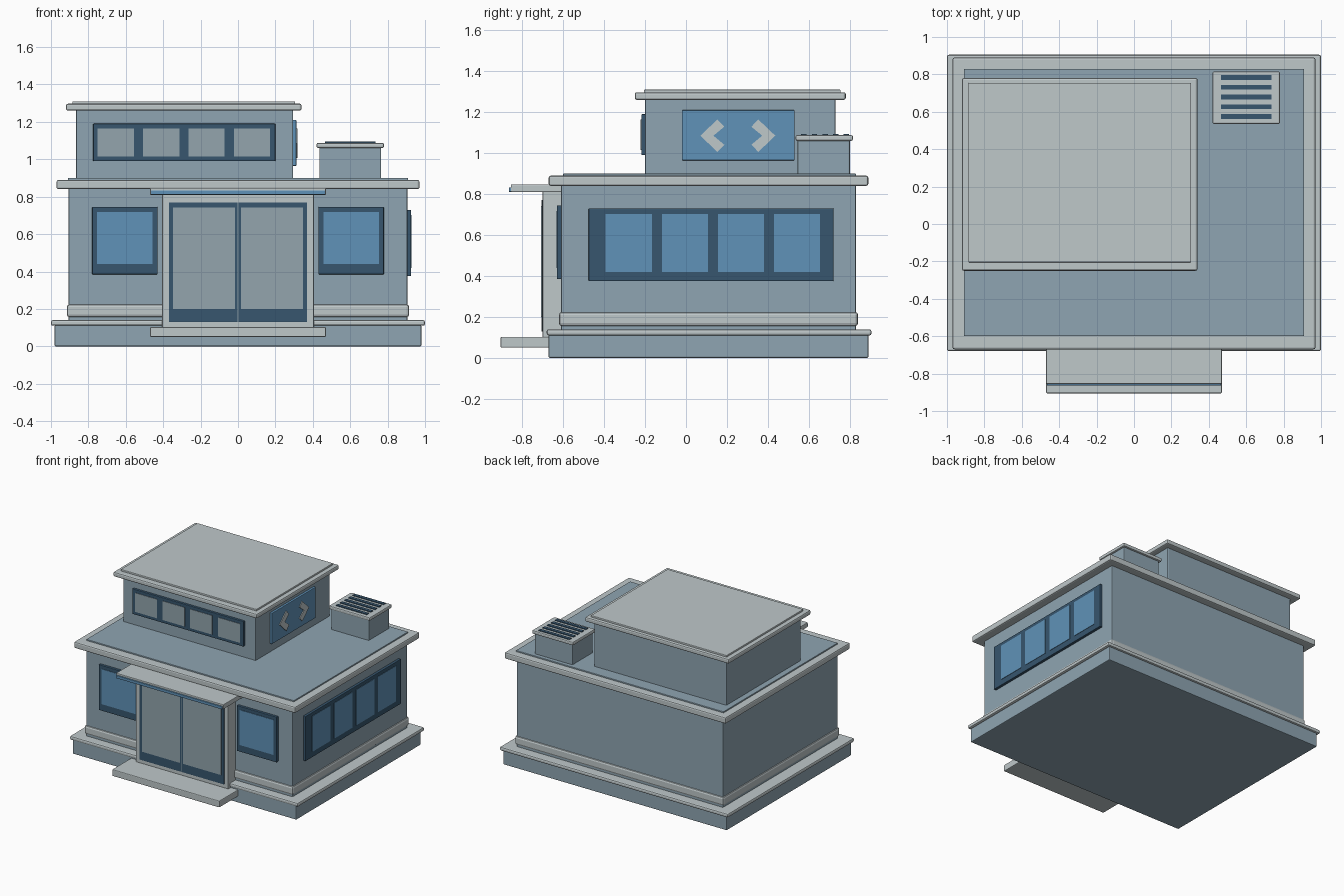
import bpy, bmesh

if "Cube" in bpy.data.objects:
    bpy.data.objects.remove(bpy.data.objects["Cube"])


def material(name, hex_rgb):
    m = bpy.data.materials.new(name)
    lin = []
    for i in (0, 2, 4):
        c = int(hex_rgb[i:i + 2], 16) / 255
        lin.append(c / 12.92 if c < 0.04045 else ((c + 0.055) / 1.055) ** 2.4)
    m.diffuse_color = (*lin, 1)
    m.use_nodes = True
    m.node_tree.nodes["Principled BSDF"].inputs["Base Color"].default_value = m.diffuse_color
    return m


WALL = material("blue_grey_wall", "8FA5B2")
TRIM = material("light_grey_trim", "BFC8CA")
DARK = material("dark_blue_frame", "37566E")
BLUE = material("blue_glass", "6092B8")
PANE = material("grey_glass", "93A5AD")


def finish(name, bm, mat, bevel=0.0):
    bmesh.ops.recalc_face_normals(bm, faces=bm.faces)
    me = bpy.data.meshes.new(name)
    bm.to_mesh(me)
    bm.free()
    me.materials.append(mat)
    ob = bpy.data.objects.new(name, me)
    bpy.context.collection.objects.link(ob)
    if bevel:
        mod = ob.modifiers.new("bevel", 'BEVEL')
        mod.width = bevel
        mod.segments = 2
    return ob


def box(name, x, y, z, mat, bevel=0.006):
    """Box from (min, max) pairs on each axis."""
    bm = bmesh.new()
    bmesh.ops.create_cube(bm, size=1)
    for v in bm.verts:
        v.co = [r[0] if c < 0 else r[1] for c, r in zip(v.co, (x, y, z))]
    return finish(name, bm, mat, bevel)


# Base and ground floor
box("plinth", (-.98, .98), (-.67, .89), (0, .115), WALL)
box("plinth_cap", (-1, 1), (-.68, .905), (.11, .14), TRIM, .01)
box("ground_floor", (-.905, .905), (-.61, .83), (.13, .85), WALL)
box("skirting", (-.915, .915), (-.62, .84), (.155, .225), TRIM, .015)
box("main_roof_slab", (-.97, .97), (-.67, .89), (.84, .89), TRIM, .01)
box("main_roof_panel", (-.91, .91), (-.60, .83), (.88, .90), WALL, .004)

# Upper floor
box("upper_floor", (-.865, .295), (-.20, .73), (.89, 1.27), WALL)
box("upper_roof_slab", (-.92, .34), (-.25, .78), (1.26, 1.297), TRIM, .01)
box("upper_roof_panel", (-.885, .305), (-.205, .755), (1.29, 1.31), TRIM, .004)

# Upper front window strip
box("upper_window_frame", (-.775, .20), (-.218, -.19), (.99, 1.19), DARK, .004)
for i in range(4):
    x = -.75 + i * .243
    box(f"upper_window_pane_{i}", (x, x + .193), (-.221, -.215), (1.015, 1.165), PANE, 0)

# Front windows, mirrored
for side, s in (("left", -1), ("right", 1)):
    box(f"front_window_frame_{side}", sorted((s * .43, s * .78)), (-.63, -.60), (.385, .745), DARK, .004)
    box(f"front_window_pane_{side}", sorted((s * .457, s * .753)), (-.633, -.627), (.44, .718), BLUE, 0)

# Right side window strip
box("side_window_frame", (.89, .925), (-.475, .72), (.375, .73), DARK, .004)
for i in range(4):
    y = -.392 + i * .274
    box(f"side_window_pane_{i}", (.922, .928), (y, y + .225), (.42, .702), BLUE, 0)

# Entrance: step, portal, double door, canopy
box("front_step", (-.47, .47), (-.905, -.60), (.05, .103), TRIM)
box("portal", (-.405, .405), (-.70, -.60), (.10, .82), TRIM, .004)
box("door_frame", (-.37, .37), (-.704, -.69), (.13, .77), DARK, .002)
for side, s in (("left", -1), ("right", 1)):
    box(f"door_pane_{side}", sorted((s * .015, s * .347)), (-.707, -.702), (.20, .742), PANE, 0)
box("door_gap", (-.003, .003), (-.706, -.70), (.13, .77), PANE, 0)
box("canopy", (-.47, .47), (-.855, -.60), (.81, .847), TRIM, .004)
box("canopy_front_strip", (-.465, .465), (-.864, -.85), (.811, .833), BLUE, .002)

# Side sign with a pair of chevron marks
box("side_sign", (.28, .312), (-.02, .53), (.965, 1.21), BLUE, .004)
half = [(-.183, 0), (-.10, .079), (-.066, .044), (-.119, 0), (-.066, -.044), (-.10, -.079)]
for side, s in (("front", 1), ("back", -1)):
    bm = bmesh.new()
    face = bm.faces.new([bm.verts.new((.308, .253 + s * y, 1.085 + z)) for y, z in half])
    ext = bmesh.ops.extrude_face_region(bm, geom=[face])
    for v in ext["geom"]:
        if isinstance(v, bmesh.types.BMVert):
            v.co.x += .01
    finish(f"chevron_{side}", bm, TRIM)

# Rooftop vent unit
box("vent_body", (.435, .765), (.545, .80), (.89, 1.07), WALL)
box("vent_cap", (.42, .78), (.535, .815), (1.06, 1.088), TRIM, .008)
for i in range(5):
    y = .575 + i * .052
    box(f"vent_slat_{i}", (.465, .735), (y - .013, y + .013), (1.08, 1.094), DARK, 0)
